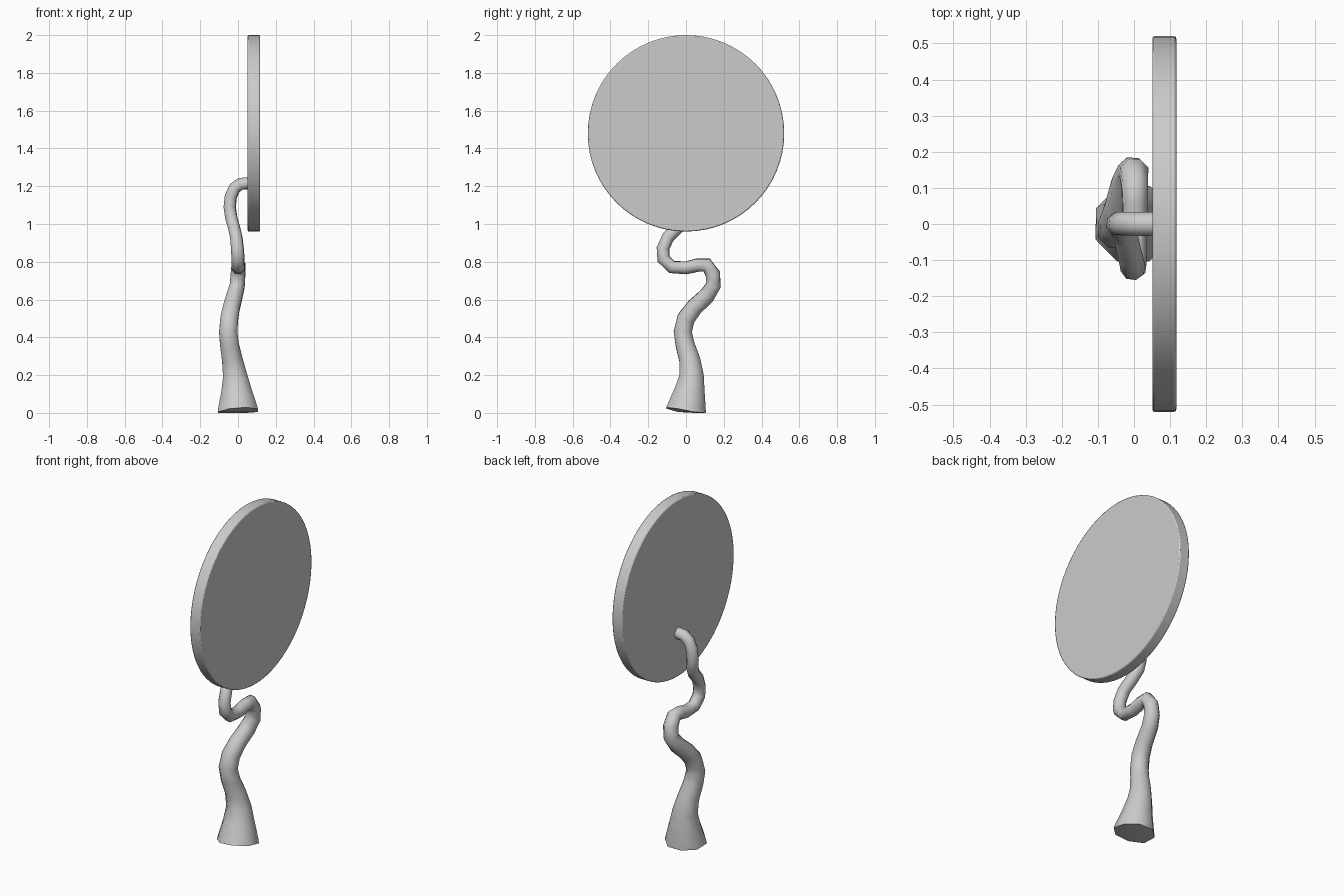
import bpy
from math import pi

# Round mirror disc, standing upright and facing +x
bpy.ops.mesh.primitive_cylinder_add(vertices=64, radius=0.52, depth=0.066,
                                    location=(0.084, 0, 1.48), rotation=(0, pi / 2, 0))
disc = bpy.context.object
disc.name = "round_disc"
bev = disc.modifiers.new("soft_rim", 'BEVEL')
bev.width = 0.006
bev.segments = 2
bpy.ops.object.shade_smooth_by_angle()

# Winding eight-sided stem: x, y, z, radius along its centre line
path = [
    (0.0, 0.0, 0.005, 0.115), (-0.002, 0.005, 0.03, 0.11), (-0.008, 0.02, 0.12, 0.086),
    (-0.016, 0.03, 0.20, 0.069), (-0.03, 0.02, 0.28, 0.059), (-0.045, -0.005, 0.36, 0.054),
    (-0.052, -0.017, 0.43, 0.052), (-0.046, 0.0, 0.50, 0.051), (-0.034, 0.045, 0.56, 0.048),
    (-0.018, 0.11, 0.62, 0.046), (-0.004, 0.145, 0.675, 0.043), (0.0, 0.142, 0.735, 0.042),
    (0.002, 0.11, 0.783, 0.039), (0.002, 0.06, 0.782, 0.037), (0.002, 0.0, 0.768, 0.036),
    (0.001, -0.075, 0.772, 0.036), (0.0, -0.119, 0.815, 0.036), (-0.003, -0.122, 0.87, 0.035),
    (-0.009, -0.095, 0.93, 0.034), (-0.022, -0.04, 0.985, 0.034), (-0.036, -0.008, 1.035, 0.034),
    (-0.044, 0.0, 1.09, 0.034), (-0.038, 0.0, 1.145, 0.034), (-0.018, 0.0, 1.19, 0.034),
    (0.012, 0.0, 1.212, 0.034), (0.07, 0.0, 1.217, 0.034),
]
curve = bpy.data.curves.new("stem", 'CURVE')
curve.dimensions = '3D'
curve.bevel_depth = 1.0
curve.bevel_resolution = 2
curve.use_fill_caps = True
spline = curve.splines.new('POLY')
spline.points.add(len(path) - 1)
for point, (x, y, z, r) in zip(spline.points, path):
    point.co = (x, y, z, 1)
    point.radius = r
stem = bpy.data.objects.new("stem", curve)
bpy.context.collection.objects.link(stem)

# Turn the stem into a mesh, flatten its foot on the floor and smooth it
bpy.ops.object.select_all(action='DESELECT')
stem.select_set(True)
bpy.context.view_layer.objects.active = stem
bpy.ops.object.convert(target='MESH')
stem = bpy.context.object
for v in stem.data.vertices:
    v.co.z = max(v.co.z, 0.0)
bpy.ops.object.shade_smooth_by_angle(angle=pi / 3)
